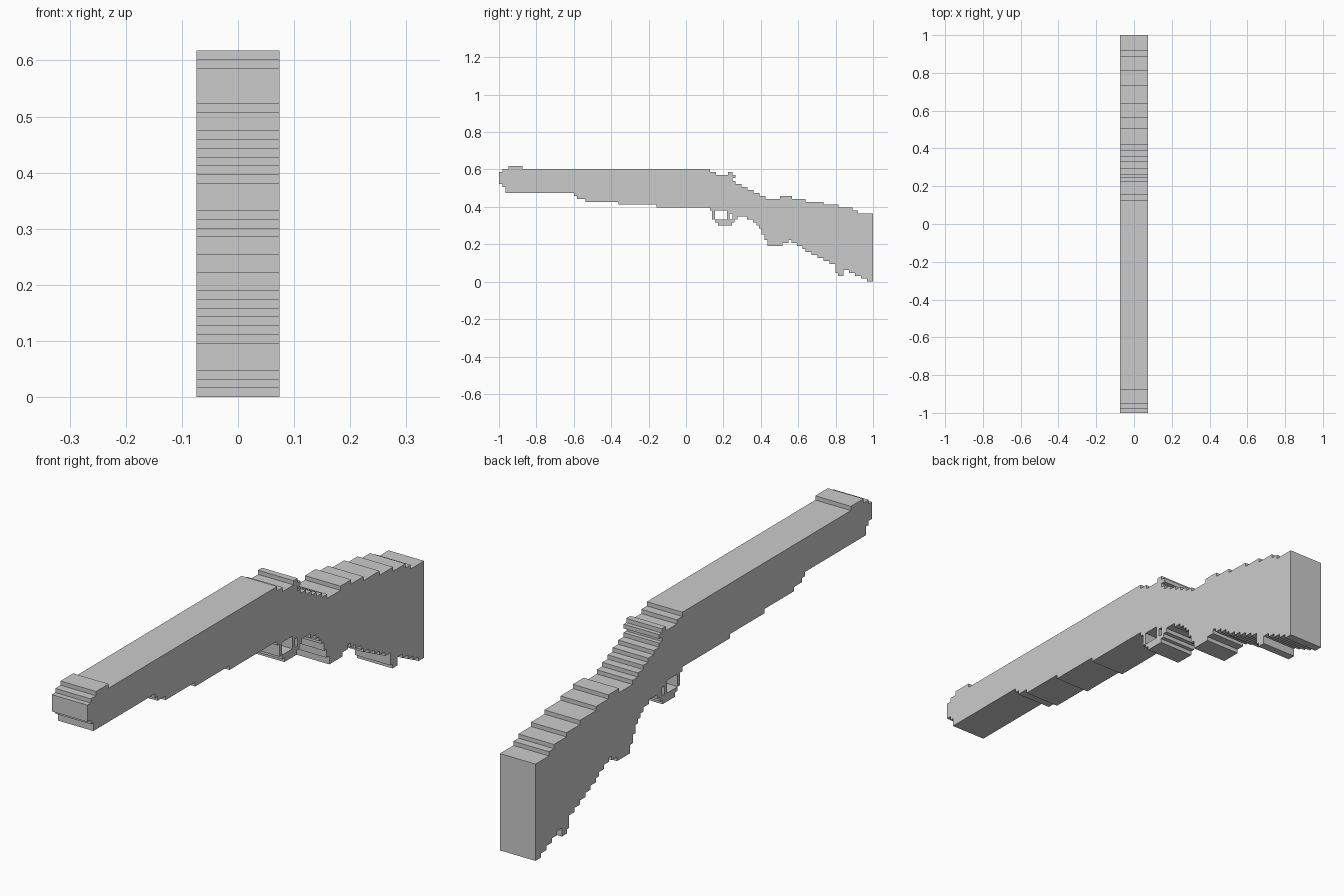
import bpy
import math
from mathutils import Matrix

if "Cube" in bpy.data.objects:
    bpy.data.objects.remove(bpy.data.objects["Cube"])

CELL = 0.01583      # height of one stair step
HALF_WIDTH = 0.074

# Stepped edges as (y where the step starts, height in steps)
TOP = [(-1, 37), (-.98, 38), (-.949, 39), (-.874, 38), (.127, 37), (.16, 36),
       (.225, 37), (.249, 36), (.265, 35), (.249, 34), (.265, 33), (.297, 32),
       (.33, 31), (.36, 30), (.392, 29), (.424, 28), (.503, 29), (.567, 28),
       (.64, 27), (.736, 26), (.816, 25), (.89, 24), (.92, 23)]
BARREL_UNDER = [(-1, 33), (-.98, 32), (-.965, 30), (-.60, 29), (-.584, 28),
                (-.536, 27), (-.36, 26), (-.157, 25)]
GUARD_UNDER = [(.127, 24), (.14, 21), (.155, 20), (.17, 19), (.245, 20), (.26, 21)]
GRIP_UNDER = [(.276, 22), (.325, 21), (.357, 20), (.376, 19), (.39, 18),
              (.405, 16), (.42, 14), (.437, 12), (.515, 13), (.547, 14),
              (.563, 13), (.593, 12), (.624, 11)]
STOCK_UNDER = [(.64, 10), (.672, 9), (.704, 8), (.736, 7), (.768, 6), (.80, 3),
               (.812, 2), (.843, 4), (.872, 3), (.903, 2), (.935, 1), (.967, 0)]


def stairs(steps, end):
    """Corner points of a stepped edge running from its first y to end."""
    pts = []
    for (y, h), (y2, _) in zip(steps, steps[1:] + [(end, 0)]):
        pts += [(y, h * CELL), (y2, h * CELL)]
    return pts


def rect(y0, y1, h0, h1):
    return [(y0, h0 * CELL), (y1, h0 * CELL), (y1, h1 * CELL), (y0, h1 * CELL)]


def extrude_profile(name, loops):
    """Fill side-view loops (first outer, rest holes) and extrude along x."""
    curve = bpy.data.curves.new(name, 'CURVE')
    curve.dimensions = '2D'
    curve.fill_mode = 'BOTH'
    curve.extrude = HALF_WIDTH
    for loop in loops:
        sp = curve.splines.new('POLY')
        sp.points.add(len(loop) - 1)
        for p, (y, z) in zip(sp.points, loop):
            p.co = (y, z, 0, 1)
        sp.use_cyclic_u = True
    ob = bpy.data.objects.new(name, curve)
    bpy.context.collection.objects.link(ob)
    bpy.context.view_layer.objects.active = ob
    ob.select_set(True)
    bpy.ops.object.convert(target='MESH')
    ob = bpy.context.object
    # stand the profile up: local x, y, z become world y, z, x
    ob.data.transform(Matrix.Rotation(math.pi / 2, 4, 'Z') @
                      Matrix.Rotation(math.pi / 2, 4, 'X'))
    for poly in ob.data.polygons:
        poly.use_smooth = False
    return ob


# Whole body: barrel, guard, grip and stock in one slab
under = BARREL_UNDER + GUARD_UNDER + GRIP_UNDER + STOCK_UNDER
outline = stairs(TOP, 1) + stairs(under, 1)[::-1]

# Openings in the guard, either side of the trigger
holes = [rect(.155, .218, 21, 24), rect(.233, .249, 21, 23)]
extrude_profile("rifle_body", [outline] + holes)
